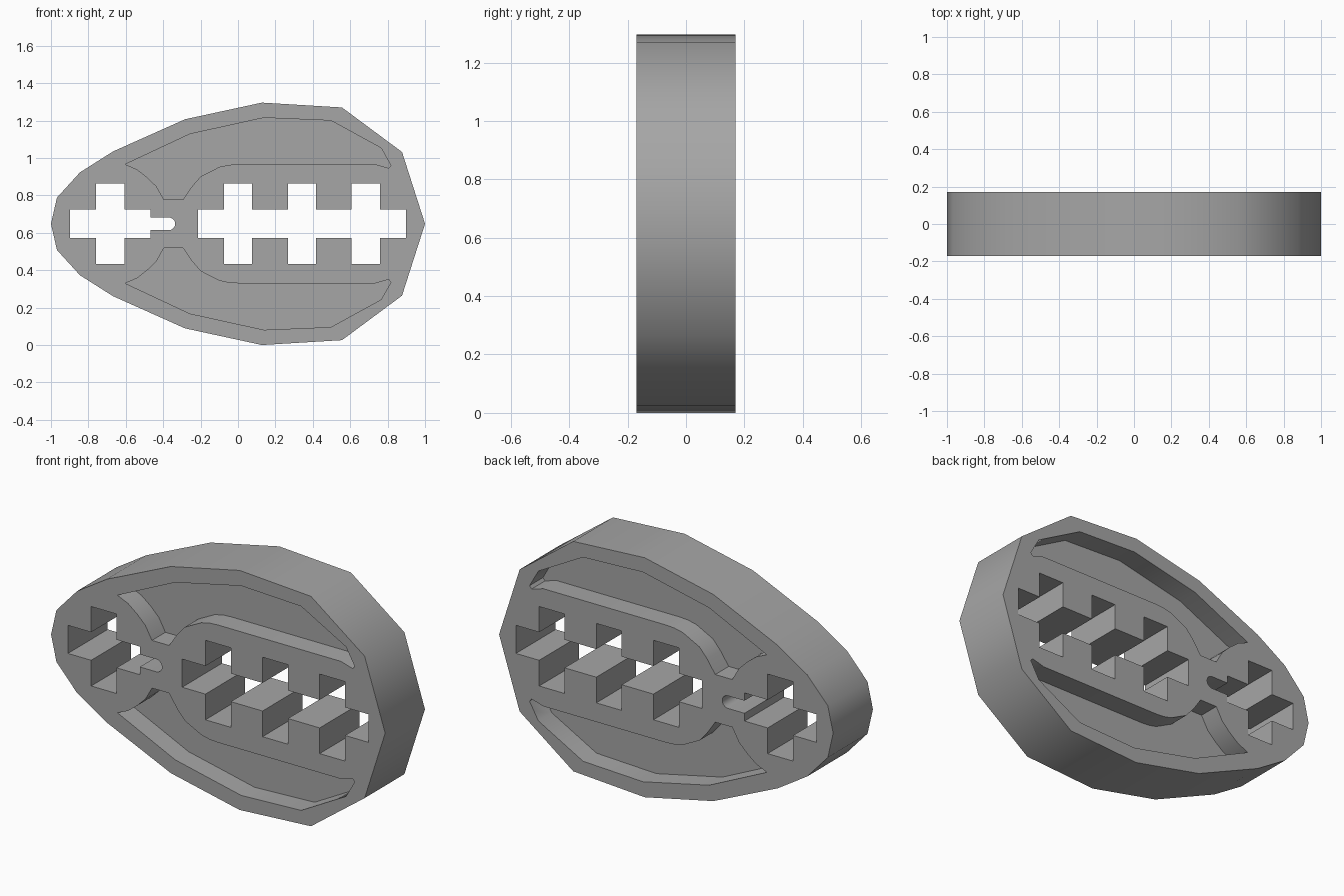
import bpy, bmesh, math

if "Cube" in bpy.data.objects:
    bpy.data.objects.remove(bpy.data.objects["Cube"], do_unlink=True)

MID, HALF, DEPTH = 0.648, 0.17, 0.115   # centre height, half thickness, recess depth
PITCH, ARM, REACH = 0.342, 0.076, 0.215  # cross spacing, half arm width, arm length

grey = bpy.data.materials.new("plain grey")
grey.use_nodes = True
grey.diffuse_color = (0.38, 0.38, 0.38, 1)
grey.node_tree.nodes["Principled BSDF"].inputs["Base Color"].default_value = (0.38, 0.38, 0.38, 1)


def prism(name, points, y0, y1):
    """Extrude an x-z profile, measured from the middle height, along y."""
    bm = bmesh.new()
    face = bm.faces.new([bm.verts.new((x, y0, MID + z)) for x, z in points])
    extruded = bmesh.ops.extrude_face_region(bm, geom=[face])["geom"]
    bmesh.ops.translate(bm, vec=(0, y1 - y0, 0),
                        verts=[v for v in extruded if isinstance(v, bmesh.types.BMVert)])
    bmesh.ops.recalc_face_normals(bm, faces=bm.faces)
    mesh = bpy.data.meshes.new(name)
    bm.to_mesh(mesh)
    bm.free()
    mesh.materials.append(grey)
    obj = bpy.data.objects.new(name, mesh)
    bpy.context.collection.objects.link(obj)
    return obj


def rect(x0, x1, h):
    return [(x0, -h), (x1, -h), (x1, h), (x0, h)]


# Egg-shaped faceted plate, mirrored top to bottom
upper = [(-1, 0), (-0.968, 0.14), (-0.845, 0.275), (-0.668, 0.387), (-0.283, 0.559),
         (0.128, 0.648), (0.556, 0.622), (0.877, 0.384), (1, 0)]
lower = [(x, -z) for x, z in upper[-2:0:-1]]
plate = prism("slotted_plate", upper + lower, -HALF, HALF)

# Cross-shaped through holes: one single cross and a row of three
cutters = []
for name, first, last in (("single", -2, -2), ("triple", 0, 2)):
    bar = rect(first * PITCH - REACH, last * PITCH + REACH, ARM)
    cutters.append(prism(name + "_bar_cutter", bar, -0.3, 0.3))
    for i in range(first, last + 1):
        post = rect(i * PITCH - ARM, i * PITCH + ARM, REACH)
        cutters.append(prism("post_cutter", post, -0.3, 0.3))

# Narrow round-ended slot beside the single cross
r = 0.034
arc = [(-0.37 + r * math.cos(a), r * math.sin(a))
       for a in (math.pi * (i / 10 - 0.5) for i in range(11))]
cutters.append(prism("slot_cutter", [(-0.55, -r)] + arc + [(-0.55, r)], -0.3, 0.3))

# Shallow curved recesses above and below, on both faces
recess = [(-0.603, 0.318), (-0.257, 0.48), (0.139, 0.567), (0.497, 0.552), (0.765, 0.405),
          (0.818, 0.312), (0.805, 0.298), (0.735, 0.318), (0, 0.318), (-0.05, 0.315),
          (-0.1, 0.304), (-0.2, 0.253), (-0.246, 0.2), (-0.294, 0.129), (-0.396, 0.129),
          (-0.436, 0.2), (-0.485, 0.248), (-0.54, 0.291)]
for side in (-1, 1):
    for flip in (-1, 1):
        profile = [(x, flip * z) for x, z in recess]
        cutters.append(prism("recess_cutter", profile, side * (HALF - DEPTH), side * 0.3))

# Cut everything out of the plate
bpy.context.view_layer.objects.active = plate
for cutter in cutters:
    cutter.hide_render = True
    mod = plate.modifiers.new("cut", 'BOOLEAN')
    mod.operation = 'DIFFERENCE'
    mod.solver = 'EXACT'
    mod.object = cutter
    bpy.ops.object.modifier_apply(modifier=mod.name)
    bpy.data.objects.remove(cutter, do_unlink=True)

# Soft rim, crisp hole corners
for obj in bpy.context.selected_objects:
    obj.select_set(False)
plate.select_set(True)
bpy.ops.object.shade_smooth_by_angle(angle=math.radians(45))
